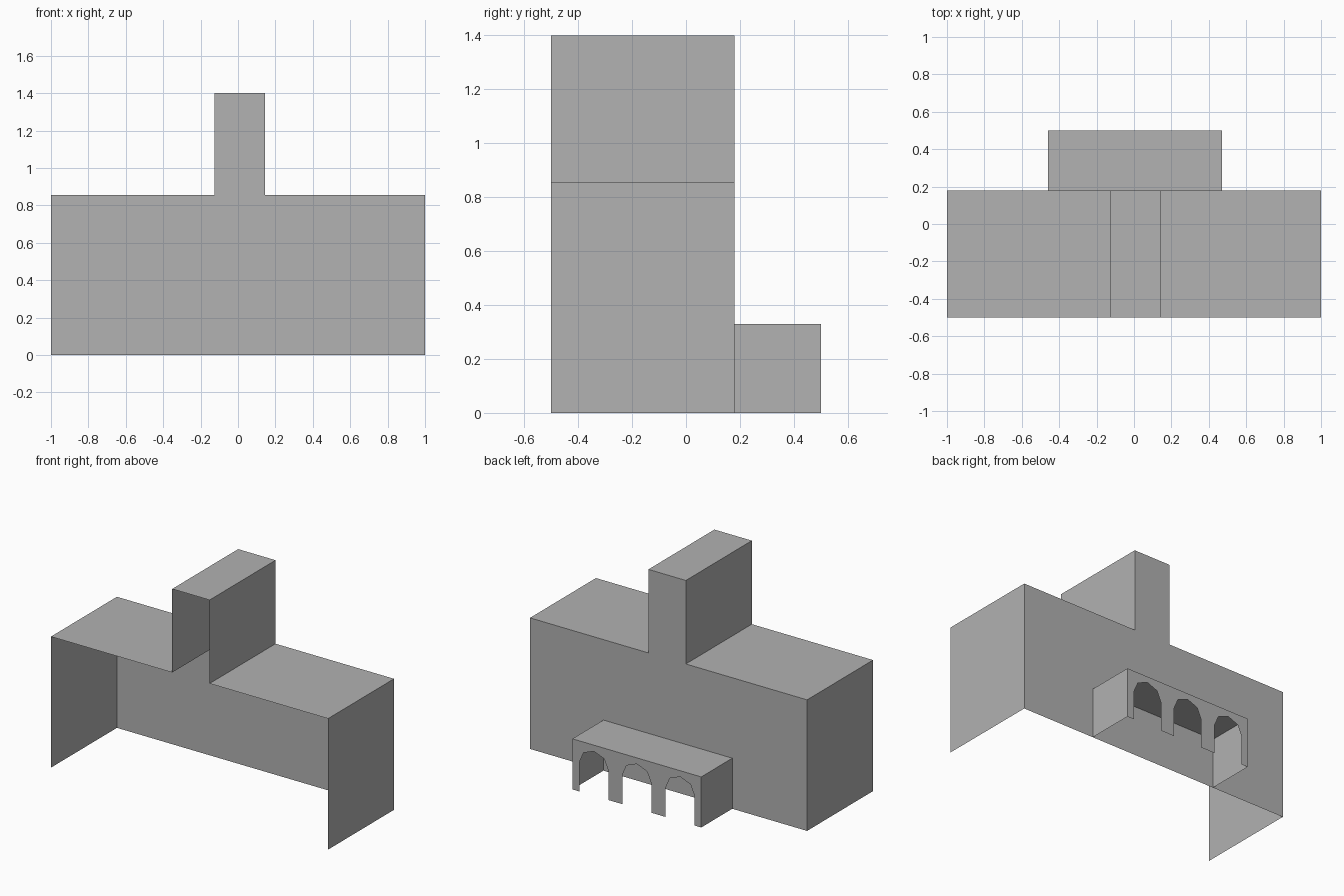
import bpy
import bmesh
from math import cos, sin, pi

default = bpy.data.objects.get("Cube")
if default:
    bpy.data.objects.remove(default, do_unlink=True)

# Single plain grey
grey = bpy.data.materials.new("plain_grey")
grey.use_nodes = True
colour = (0.445, 0.445, 0.445, 1)
grey.diffuse_color = colour
grey.node_tree.nodes["Principled BSDF"].inputs["Base Color"].default_value = colour


def open_shell(name, outline, y_front, y_back, bottom_cuts=()):
    """Thin shell: an (x, z) outline swept along y, closed only at the back.
    bottom_cuts continues the back face outline along the ground, from +x to -x."""
    bm = bmesh.new()
    front = [bm.verts.new((x, y_front, z)) for x, z in outline]
    back = [bm.verts.new((x, y_back, z)) for x, z in outline]
    for i in range(len(outline) - 1):
        bm.faces.new((front[i], front[i + 1], back[i + 1], back[i]))
    cuts = [bm.verts.new((x, y_back, z)) for x, z in bottom_cuts]
    bm.faces.new(back + cuts)
    mesh = bpy.data.meshes.new(name)
    bm.to_mesh(mesh)
    bm.free()
    mesh.materials.append(grey)
    obj = bpy.data.objects.new(name, mesh)
    bpy.context.collection.objects.link(obj)
    return obj


def arch(centre, radius=0.105, spring=0.19, rise=0.1, steps=4):
    """Arched opening standing on the ground, traced from +x to -x."""
    curve = [(centre + radius * cos(pi * i / steps), spring + rise * sin(pi * i / steps))
             for i in range(steps + 1)]
    return [(centre + radius, 0)] + curve + [(centre - radius, 0)]


# Wide hall with a central tower, open at the front and underneath
ROOF, TOWER_TOP = 0.855, 1.4
TOWER_LEFT, TOWER_RIGHT = 0.145, -0.125
hall = [(-1, 0), (-1, ROOF), (TOWER_RIGHT, ROOF), (TOWER_RIGHT, TOWER_TOP),
        (TOWER_LEFT, TOWER_TOP), (TOWER_LEFT, ROOF), (1, ROOF), (1, 0)]
open_shell("hall_and_tower", hall, -0.5, 0.18)

# Low porch with three arches on the back wall
porch = [(-0.46, 0), (-0.46, 0.33), (0.47, 0.33), (0.47, 0)]
arches = [point for centre in (0.315, 0.005, -0.308) for point in arch(centre)]
open_shell("arched_porch", porch, 0.18, 0.5, arches)
